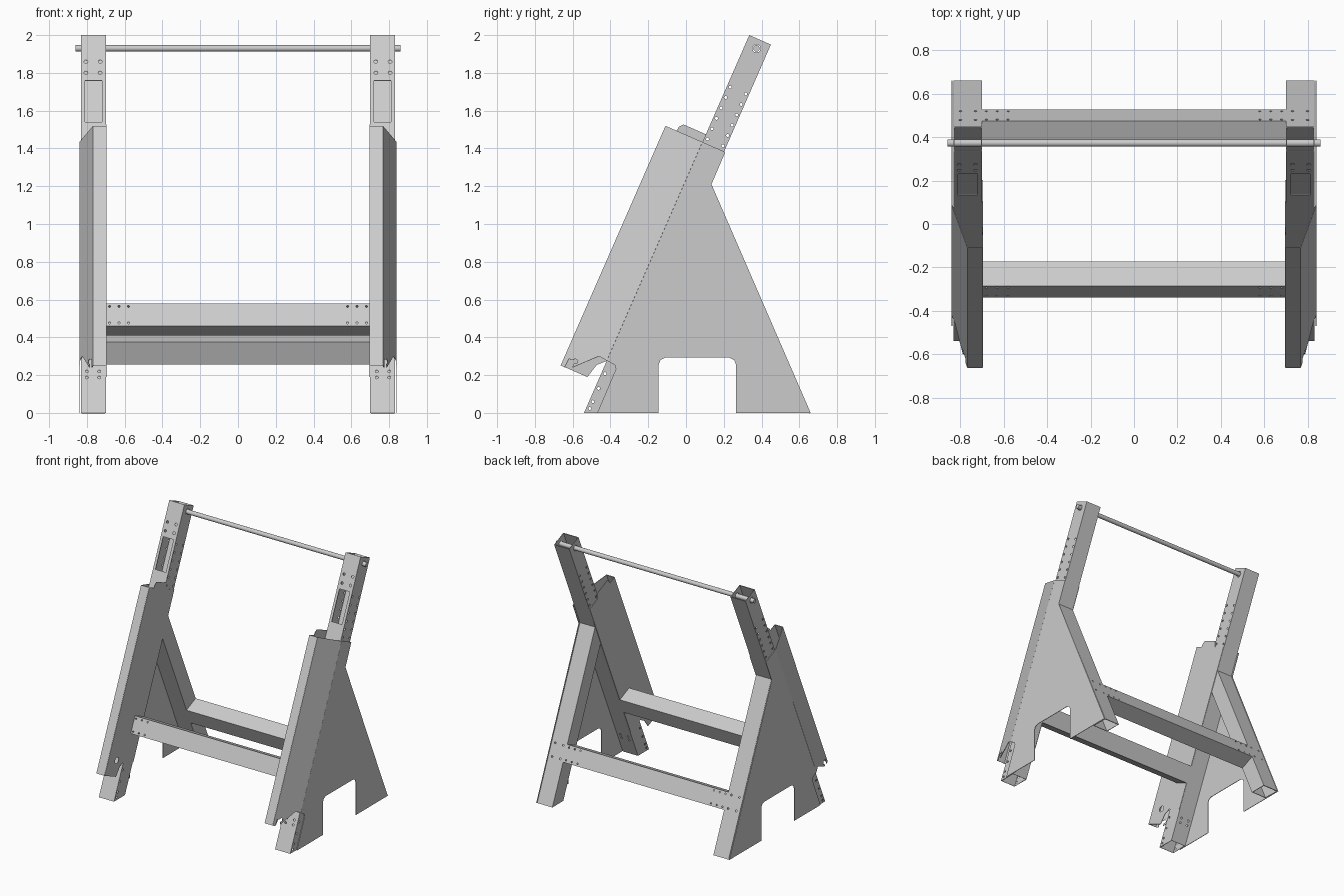
import bpy, bmesh, math
from mathutils import Vector, Matrix

if "Cube" in bpy.data.objects:
    bpy.data.objects.remove(bpy.data.objects["Cube"])

A = math.atan(0.4375)
S, C = math.sin(A), math.cos(A)
X0, X1 = 0.70, 0.832            # inner / outer side of the tube legs
W = 0.125                       # tube depth
XAXIS, NF, NR = Vector((1, 0, 0)), Vector((0, -C, S)), Vector((0, C, S))


def P(d, u):
    """Front post frame: u along the post, d forward of its front face."""
    return (-0.54 + S * u - C * d, C * u + S * d)


def Q(d, u):
    """Rear leg frame: u along the leg, d outward of its back face."""
    return (0.66 - S * u + C * d, C * u + S * d)


def finish(name, bm):
    me = bpy.data.meshes.new(name)
    bmesh.ops.recalc_face_normals(bm, faces=bm.faces)
    bm.to_mesh(me)
    bm.free()
    ob = bpy.data.objects.new(name, me)
    bpy.context.collection.objects.link(ob)
    return ob


def modify(ob, thick, offset, cutter=None, mirror=True):
    m = ob.modifiers.new("wall", 'SOLIDIFY')
    m.thickness, m.offset = thick, offset
    if cutter:
        m = ob.modifiers.new("holes", 'BOOLEAN')
        m.operation, m.object, m.solver = 'DIFFERENCE', cutter, 'EXACT'
    if mirror:
        m = ob.modifiers.new("mirror", 'MIRROR')
        m.use_mirror_merge = False


def tube(name, ring_a, ring_b, cutter=None, mirror=True):
    """Open hollow section between two rings of four points."""
    bm = bmesh.new()
    a = [bm.verts.new(p) for p in ring_a]
    b = [bm.verts.new(p) for p in ring_b]
    for i in range(4):
        j = (i + 1) % 4
        bm.faces.new((a[i], a[j], b[j], b[i]))
    modify(finish(name, bm), 0.006, -1, cutter, mirror)


def panel(name, pts, cutter=None):
    bm = bmesh.new()
    bm.faces.new([bm.verts.new(p) for p in pts])
    modify(finish(name, bm), 0.004, 0, cutter)


def holes(name, items, window=None):
    """Hidden cutter made of cylinders (centre, axis, radius, length)."""
    bm = bmesh.new()
    for c, ax, r, length in items:
        rot = ax.to_track_quat('Z', 'Y').to_matrix().to_4x4()
        bmesh.ops.create_cone(bm, cap_ends=True, segments=12, radius1=r, radius2=r,
                              depth=length, matrix=Matrix.Translation(c) @ rot)
    if window:
        bmesh.ops.create_cube(bm, size=1, matrix=window)
    ob = finish(name, bm)
    ob.hide_render = True
    ob.hide_set(True)
    return ob


def leg_ring(front, back):
    return [(X0, *front), (X1, *front), (X1, *back), (X0, *back)]


# Leaning front posts with bolt holes, rod hole and front window
XM = (X0 + X1) / 2
cuts = [((XM, *P(d, 1.59 + 0.06 * i)), XAXIS, 0.008, 0.3)
        for d in (-0.018, -0.108) for i in range(6)]
cuts += [((XM, *P(-0.019, u)), XAXIS, 0.008, 0.3) for u in (0.235, 0.15, 0.073, 0.033)]
cuts += [((XM, *P(-0.063, 2.134)), XAXIS, 0.022, 0.3)]
cuts += [((x, *P(0, u)), NF, 0.010, 0.04) for x in (0.73, 0.805) for u in (2.03, 1.965)]
cuts += [((x, *P(-0.06, u)), NF, 0.008, 0.3) for x in (0.735, 0.80) for u in (0.205, 0.24)]
win = (Matrix.Translation((XM, *P(0, 1.80))) @ Matrix.Rotation(-A, 4, 'X')
       @ Matrix.Diagonal((0.09, 0.04, 0.24, 1)))
post_cut = holes("post_hole_cutter", cuts, win)
tube("front_post", leg_ring((-0.54, 0), (-0.54 + W / C, 0)),
     leg_ring(P(0, 2.183), P(-W, 2.183)), post_cut)

# Rear legs, mitred against the back of the posts
z_in, z_out = 0.926 / 0.875, 1.063 / 0.875
rear_cut = holes("rear_leg_hole_cutter", [((x, *Q(0, u)), NR, 0.007, 0.04)
                 for x in (0.73, 0.80) for u in (0.35, 0.45)])
tube("rear_leg", leg_ring((0.66 - W / C, 0), (0.66, 0)),
     leg_ring((0.66 - W / C - 0.4375 * z_in, z_in), (0.66 - 0.4375 * z_out, z_out)), rear_cut)

# Cross beams joining the two sides
for name, F, n, lo, hi in (("front_beam", P, NF, 0.502, 0.633),
                           ("rear_beam", Q, NR, 0.333, 0.464)):
    cut = holes(name + "_hole_cutter",
                [((sx * x, *F(0, u)), n, 0.006, 0.04) for sx in (-1, 1)
                 for x in (0.58, 0.63, 0.68) for u in (lo + 0.018, hi - 0.018)])
    prof = [F(0, lo), F(0, hi), F(-W, hi), F(-W, lo)]
    tube(name, [(-X0, *p) for p in prof], [(X0, *p) for p in prof], cut, False)

# Sheet side covers: outer plate, angled panel, front strip, inner plate
XO, XC, XI, D, TOP, BOT = 0.838, 0.766, 0.697, 0.212, 1.565, 0.181
outer = [P(0, TOP), P(-0.132, TOP), (0.135, 1.21), (0.66, 0), (0.265, 0), (0.265, 0.255),
         (0.255, 0.28), (0.23, 0.292), (-0.11, 0.292), (-0.135, 0.28), (-0.145, 0.255),
         (-0.145, 0), (-0.47, 0), P(-0.062, 0.28), P(-0.05, 0.297), P(0, 0.302)]
panel("outer_side_plate", [(XO, *p) for p in outer])

angled = [(0, TOP), (D, TOP), (D, BOT), (0.19, 0.18), (0.188, 0.229), (0.165, 0.235),
          (0.155, 0.245), (0.14, 0.24), (0.138, 0.228), (0.155, 0.215), (0.152, 0.196),
          (0.047, 0.307), (0, 0.302)]
panel("angled_side_panel", [(XO + (XC - XO) * d / D, *P(d, u)) for d, u in angled])

panel("front_cover_strip", [(XI, *P(D, BOT)), (XC, *P(D, BOT)),
                            (XC, *P(D, TOP)), (XI, *P(D, TOP))])

inner = [(D, TOP), (0.15, TOP), (0.146, 1.59), (0.13, 1.61), (0, 1.61), (-0.02, TOP),
         (-W, TOP), (-W, 0.30), (0, 0.30), (0.04, 0.26), (0.06, BOT), (D, BOT)]
inner_cut = holes("inner_plate_hole_cutter", [((XI, *P(0.10, 0.30)), XAXIS, 0.024, 0.05)])
panel("inner_side_plate", [(XI, *P(d, u)) for d, u in inner], inner_cut)

# Round rod across the top
y, z = P(-0.063, 2.134)
bpy.ops.mesh.primitive_cylinder_add(vertices=24, radius=0.017, depth=1.72,
                                    location=(0, y, z), rotation=(0, math.pi / 2, 0))
bpy.context.object.name = "top_rod"
bpy.ops.object.shade_smooth_by_angle()
